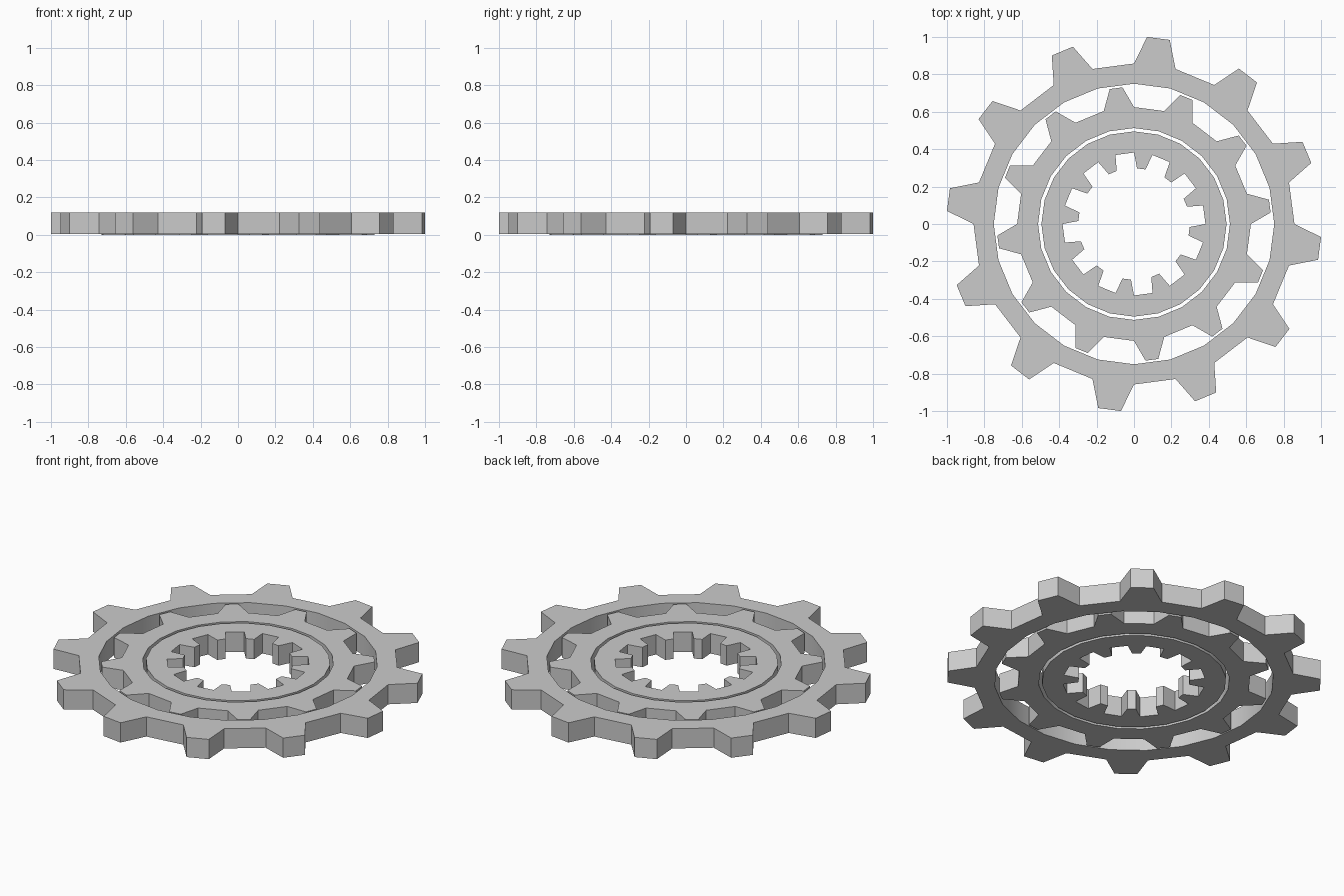
import bpy, bmesh
from math import sin, cos, radians

if "Cube" in bpy.data.objects:
    bpy.data.objects.remove(bpy.data.objects["Cube"])

TEETH = 12
STEP = 180 / TEETH


def pt(bm, r, deg, z):
    # Angles run clockwise from +y
    a = radians(deg)
    return bm.verts.new((r * sin(a), r * cos(a), z))


def gear(name, rim_r, root_r, tip_r, inset, parity, z0, z1):
    """Toothed ring: plain rim at rim_r, teeth rising from root_r to tip_r."""
    bm = bmesh.new()
    n = TEETH * 2
    rim = [pt(bm, rim_r, i * STEP, z0) for i in range(n)]
    root = [pt(bm, root_r, i * STEP, z0) for i in range(n)]
    for i in range(n):
        j = (i + 1) % n
        bm.faces.new((rim[i], rim[j], root[j], root[i]))
        if i % 2 == parity:
            a = pt(bm, tip_r, i * STEP + inset, z0)
            b = pt(bm, tip_r, (i + 1) * STEP - inset, z0)
            bm.faces.new((root[i], root[j], b, a))
    # Thicken the flat outline
    res = bmesh.ops.extrude_face_region(bm, geom=bm.faces[:], use_keep_orig=True)
    top = [v for v in res["geom"] if isinstance(v, bmesh.types.BMVert)]
    bmesh.ops.translate(bm, verts=top, vec=(0, 0, z1 - z0))
    bmesh.ops.recalc_face_normals(bm, faces=bm.faces[:])
    me = bpy.data.meshes.new(name)
    bm.to_mesh(me)
    bm.free()
    ob = bpy.data.objects.new(name, me)
    bpy.context.collection.objects.link(ob)
    bpy.ops.object.select_all(action='DESELECT')
    ob.select_set(True)
    bpy.context.view_layer.objects.active = ob
    bpy.ops.object.shade_smooth_by_angle(angle=radians(30))
    return ob


# Large outer gear, middle gear, and inner ring with inward teeth
gear("outer_gear", 0.75, 0.858, 1.0025, 4.0, 0, 0.003, 0.12)
gear("middle_gear", 0.513, 0.625, 0.733, 4.8, 1, 0.0, 0.118)
gear("inner_ring_gear", 0.495, 0.382, 0.298, 3.1, 0, 0.0, 0.118)
